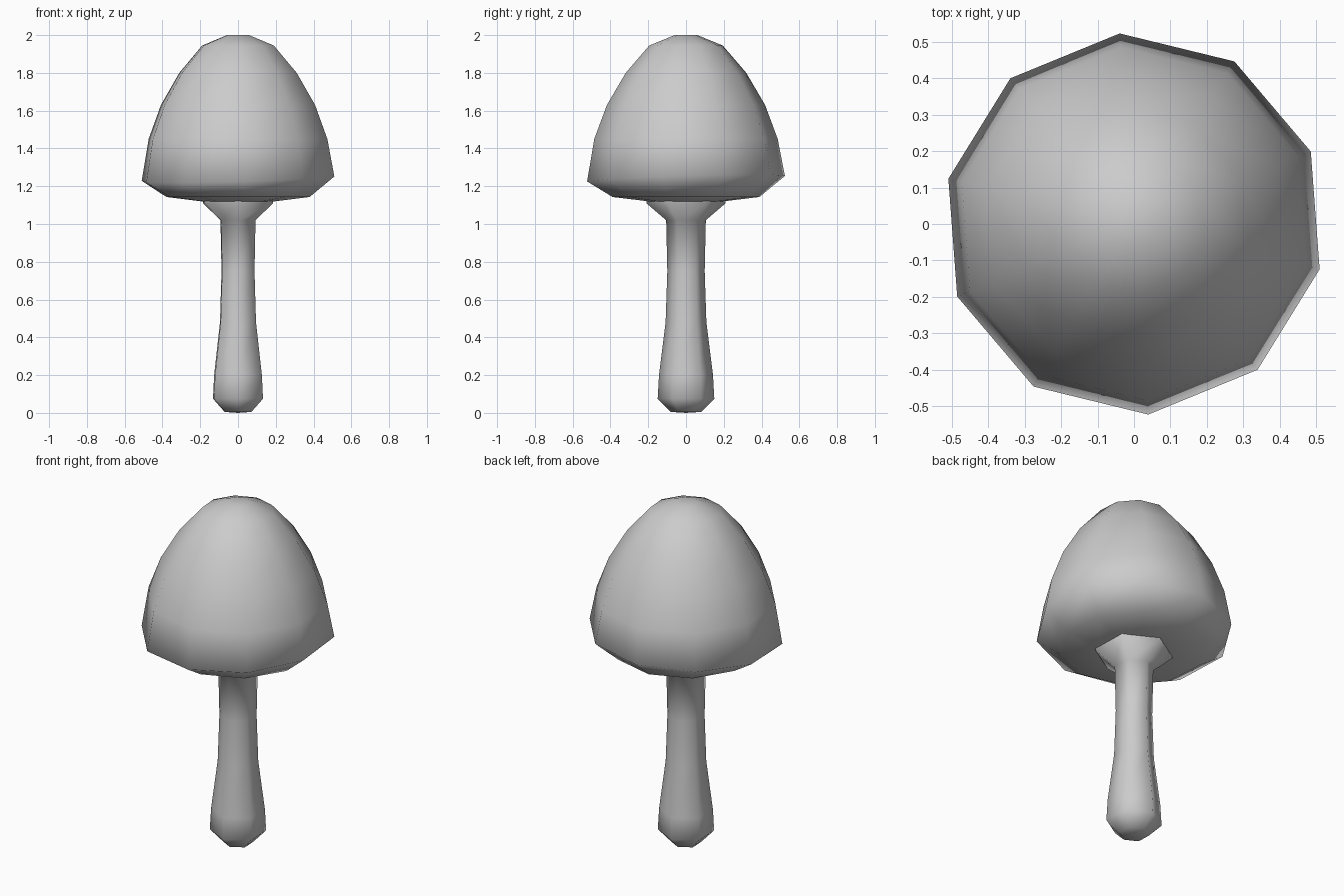
import bpy, bmesh
from math import cos, sin, pi, radians

if "Cube" in bpy.data.objects:
    bpy.data.objects.remove(bpy.data.objects["Cube"])


def lathe(profile, sides, phase, inset=0.0, flip=False, tilt=(0, 0, -1), name="part"):
    """Spin (radius, z) points, ordered bottom to top; optionally inset or flip."""
    bm = bmesh.new()
    rings = []
    for i, (r, z) in enumerate(profile):
        if r == 0:
            rings.append([bm.verts.new((0, 0, z))])
            continue
        ring = []
        for k in range(sides):
            a = radians(phase) + 2 * pi * k / sides
            x, y = r * cos(a), r * sin(a)
            dz = tilt[0] * x + tilt[1] * y if i == tilt[2] else 0
            ring.append(bm.verts.new((x, y, z + dz)))
        rings.append(ring)
    for lo, hi in zip(rings, rings[1:]):
        for k in range(sides):
            n = (k + 1) % sides
            if len(lo) == 1:
                bm.faces.new((lo[0], hi[n], hi[k]))
            elif len(hi) == 1:
                bm.faces.new((lo[k], lo[n], hi[0]))
            else:
                bm.faces.new((lo[k], lo[n], hi[n], hi[k]))
    bmesh.ops.recalc_face_normals(bm, faces=bm.faces)
    bm.normal_update()
    moves = [(v, v.normal.copy()) for v in bm.verts]
    for v, n in moves:
        v.co -= n * inset
    if flip:
        bmesh.ops.reverse_faces(bm, faces=bm.faces)
    for f in bm.faces:
        f.smooth = True
    mesh = bpy.data.meshes.new(name)
    bm.to_mesh(mesh)
    bm.free()
    obj = bpy.data.objects.new(name, mesh)
    bpy.context.collection.objects.link(obj)
    return obj


# Outer profiles, bottom to top
cap = [(0, 1.12), (0.20, 1.12), (0.39, 1.143), (0.525, 1.24), (0.487, 1.45),
       (0.42, 1.63), (0.32, 1.80), (0.195, 1.945), (0.06, 2.0), (0, 2.0)]
stem = [(0, 0), (0.08, 0.005), (0.15, 0.075), (0.143, 0.2), (0.108, 0.48),
        (0.099, 0.75), (0.105, 1.02), (0.21, 1.11), (0.2, 1.17), (0, 1.19)]

# Each part is a solid body inside an inward-facing outline shell
for part, profile, sides, phase, inset, tilt in (
        ("cap", cap, 10, 22.3, 0.026, (0.03, 0.03, 3)),
        ("stem", stem, 6, 92, 0.02, (0, 0, -1))):
    lathe(profile, sides, phase, inset, False, tilt, part)
    lathe(profile, sides, phase, 0, True, tilt, part + "_outline_shell")
